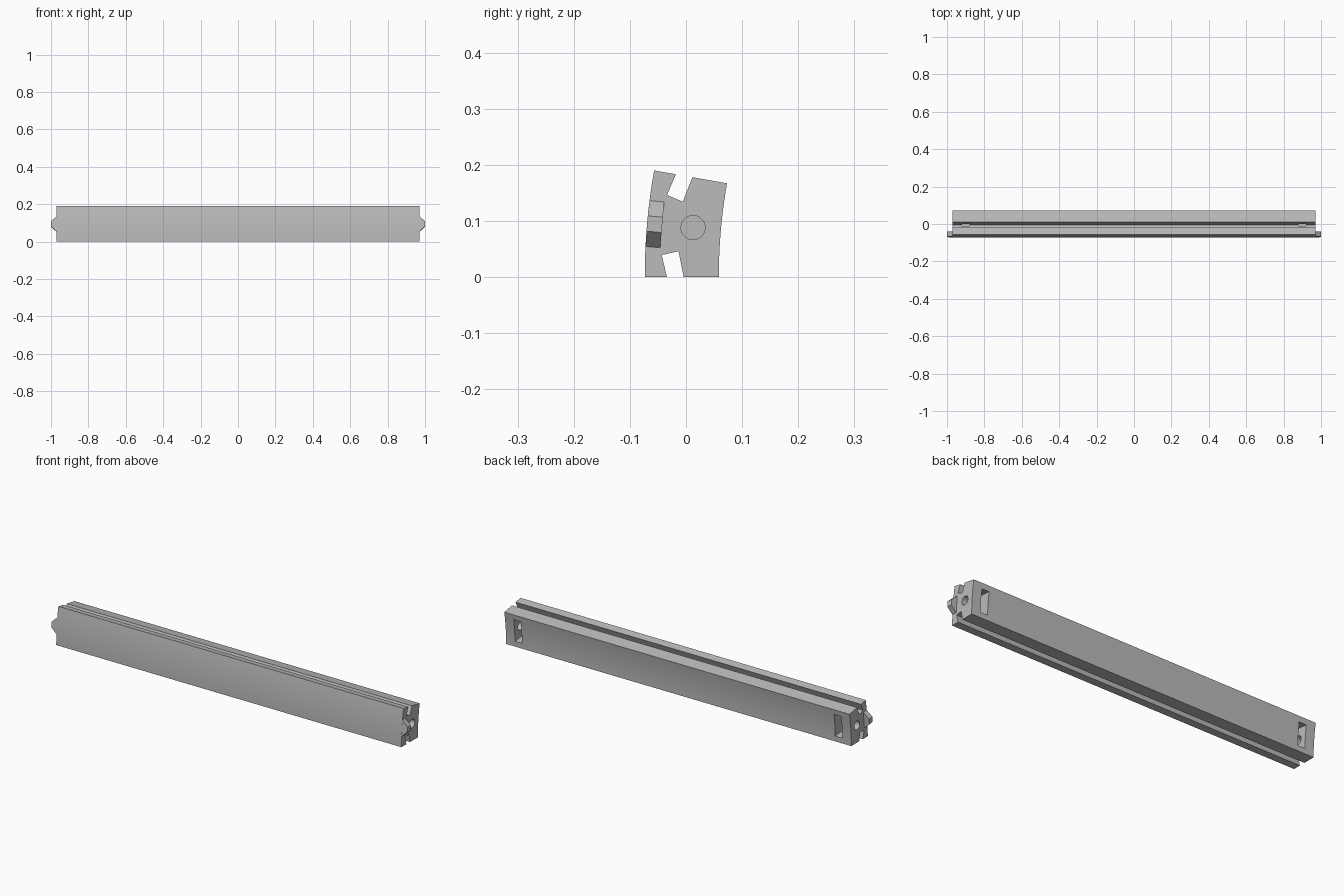
import bpy, bmesh
from math import radians, sin, cos, sqrt

if "Cube" in bpy.data.objects:
    bpy.data.objects.remove(bpy.data.objects["Cube"])

HALF = radians(5)            # half of the arc covered by the slat
R_OUT, R_IN = 1.094, 0.962   # front and back radii
AXIS_Y = 1.0205              # centre of curvature
BODY = 0.97                  # half length of the slat

grey = bpy.data.materials.new("light_grey")
grey.use_nodes = True
colour = (0.5, 0.5, 0.5, 1)
grey.diffuse_color = colour
grey.node_tree.nodes["Principled BSDF"].inputs["Base Color"].default_value = colour


def place(x, r, t):
    """Radial distance r and tangential offset t to world space."""
    return (x, AXIS_Y - r * cos(HALF) + t * sin(HALF), r * sin(HALF) + t * cos(HALF))


def loft(name, start, end):
    """Closed solid between two matching loops of (x, r, t) points."""
    bm = bmesh.new()
    a = [bm.verts.new(place(*p)) for p in start]
    b = [bm.verts.new(place(*p)) for p in end]
    bm.faces.new(a)
    bm.faces.new(b[::-1])
    for i in range(len(a)):
        j = (i + 1) % len(a)
        bm.faces.new((a[j], a[i], b[i], b[j]))
    bmesh.ops.recalc_face_normals(bm, faces=bm.faces)
    mesh = bpy.data.meshes.new(name)
    bm.to_mesh(mesh)
    bm.free()
    mesh.materials.append(grey)
    obj = bpy.data.objects.new(name, mesh)
    bpy.context.collection.objects.link(obj)
    return obj


def prism(name, section, x0, x1):
    return loft(name, [(x0, r, t) for r, t in section], [(x1, r, t) for r, t in section])


def arc(radius, a0, a1, n=16, r=0.0, t=0.0):
    angles = [a0 + (a1 - a0) * i / n for i in range(n + 1)]
    return [(r + radius * cos(a), t + radius * sin(a)) for a in angles]


def activate(obj):
    bpy.ops.object.select_all(action='DESELECT')
    obj.select_set(True)
    bpy.context.view_layer.objects.active = obj


# Slat body: curved front and back, a slanted groove in each long edge
groove = [(1.0505, 0.0919), (1.063, 0.0537), (1.034, 0.0443), (1.0208, 0.0893)]
section = arc(R_OUT, -HALF, HALF) + groove + arc(R_IN, HALF, -HALF)
section += [(r, -t) for r, t in reversed(groove)]
slat = prism("slat_body", section, -BODY, BODY)

# Back slots, and round end holes that run into them
slot = [(0.94, -0.057), (1.04, -0.057), (1.04, 0.057), (0.94, 0.057)]
hole = arc(0.0215, 0, radians(360), 32, 1.0118)[:-1]
cutters = []
for s in (-1, 1):
    cutters.append(prism("slot_cutter", slot, s * 0.88, s * 0.92))
    cutters.append(prism("hole_cutter", hole, s * 0.90, s * 1.05))
activate(slat)
for cutter in cutters:
    cutter.hide_render = True
    mod = slat.modifiers.new("cut", 'BOOLEAN')
    mod.operation = 'DIFFERENCE'
    mod.solver = 'EXACT'
    mod.object = cutter
    bpy.ops.object.modifier_apply(modifier=mod.name)
for cutter in cutters:
    bpy.data.objects.remove(cutter)
bpy.ops.object.shade_smooth_by_angle(angle=radians(20))

# Tapered locating tab at each end, flush with the front
outline = [(BODY, -0.041), (1.0, -0.0137), (1.0, 0.0137), (BODY, 0.041)]
for s, side in ((-1, "right"), (1, "left")):
    loft(side + "_end_tab",
         [(s * x, sqrt(R_OUT ** 2 - t * t), t) for x, t in outline],
         [(s * x, 1.067, t) for x, t in outline])
